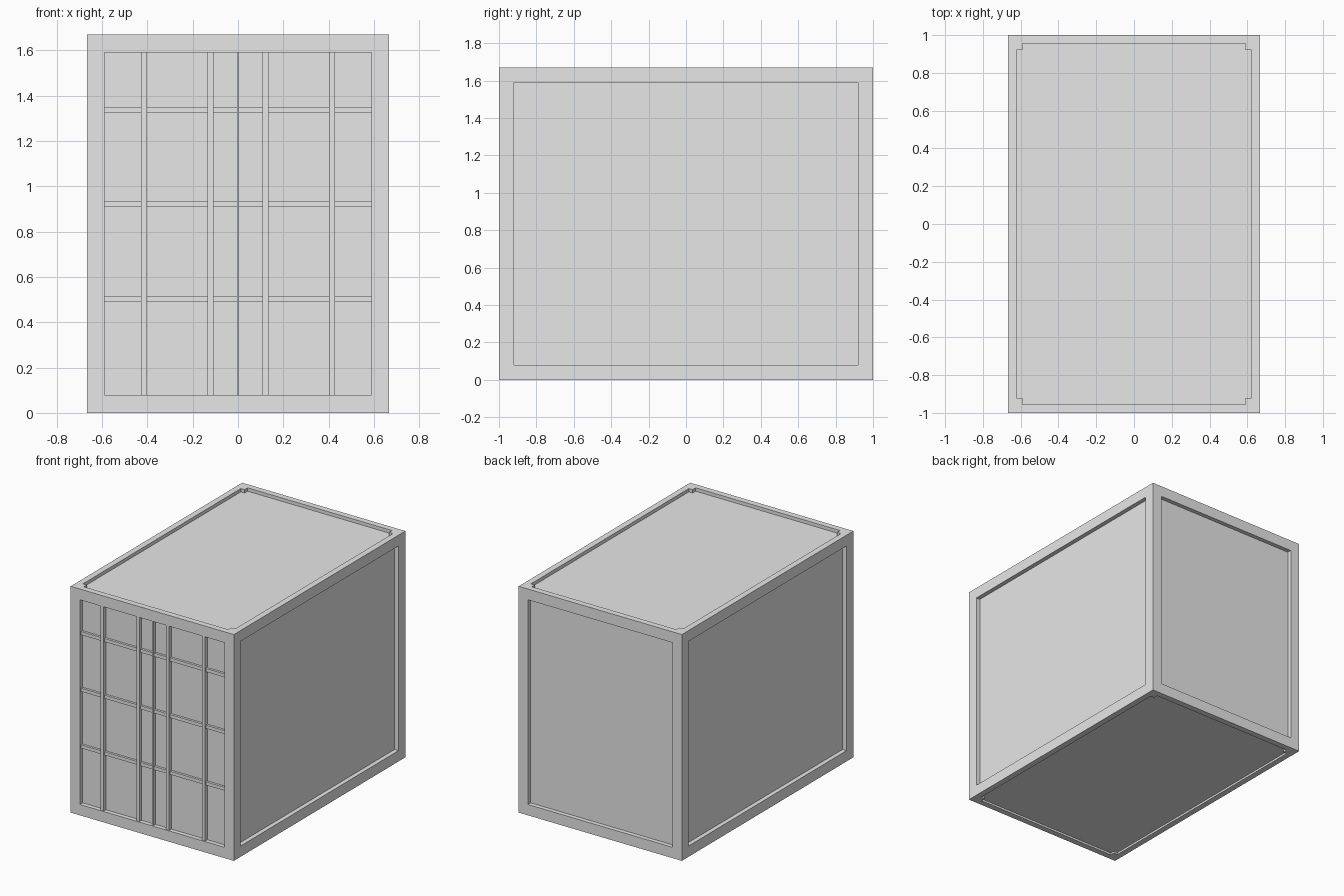
import bpy, bmesh
from mathutils import Vector

default = bpy.data.objects.get("Cube")
if default:
    bpy.data.objects.remove(default, do_unlink=True)

grey = bpy.data.materials.new("plain grey")
grey.use_nodes = True
grey.diffuse_color = (0.8, 0.8, 0.8, 1)
grey.node_tree.nodes["Principled BSDF"].inputs["Base Color"].default_value = grey.diffuse_color

W, L, H = 0.666, 1.0, 1.67        # half width, half length, height
POST_X, POST_Y, RAIL = 0.076, 0.08, 0.08
LIP = 0.045                       # thickness of the roof and floor rails
DEPTH, ROOF, FLOOR = 0.032, 0.025, 0.015


def add_object(name, bm):
    bmesh.ops.recalc_face_normals(bm, faces=bm.faces)
    mesh = bpy.data.meshes.new(name)
    bm.to_mesh(mesh)
    bm.free()
    mesh.materials.append(grey)
    obj = bpy.data.objects.new(name, mesh)
    bpy.context.collection.objects.link(obj)
    return obj


def box(name, low, high):
    low, high = Vector(low), Vector(high)
    bm = bmesh.new()
    bmesh.ops.create_cube(bm, size=1)
    for v in bm.verts:
        v.co = (low + high) / 2 + v.co * (high - low)
    return add_object(name, bm)


def notched_slab(name, z0, z1):
    """Rectangle with stepped corners that go around the posts."""
    x0, x1, y0, y1 = W - POST_X, W - LIP, L - POST_Y, L - LIP
    corner = [(x1, y0), (x0, y0), (x0, y1)]
    outline = []
    for sx, sy in ((1, 1), (-1, 1), (-1, -1), (1, -1)):
        points = corner if sx * sy > 0 else corner[::-1]
        outline += [(sx * x, sy * y) for x, y in points]
    bm = bmesh.new()
    face = bm.faces.new([bm.verts.new((x, y, z0)) for x, y in outline])
    extruded = bmesh.ops.extrude_face_region(bm, geom=[face])["geom"]
    top = [g for g in extruded if isinstance(g, bmesh.types.BMVert)]
    bmesh.ops.translate(bm, verts=top, vec=(0, 0, z1 - z0))
    return add_object(name, bm)


# Container body: a solid block with a recessed panel on every side
body = box("container_body", (-W, -L, 0), (W, L, H))
cutters = [notched_slab("roof_cutter", H - ROOF, H + 0.1),
           notched_slab("floor_cutter", -0.1, FLOOR)]
ix, iy = W - POST_X, L - POST_Y
for s in (-1, 1):
    xs = sorted((s * (W - DEPTH), s * (W + 0.1)))
    ys = sorted((s * (L - DEPTH), s * (L + 0.1)))
    cutters.append(box("side_cutter", (xs[0], -iy, RAIL), (xs[1], iy, H - RAIL)))
    cutters.append(box("end_cutter", (-ix, ys[0], RAIL), (ix, ys[1], H - RAIL)))
for cutter in cutters:
    cutter.hide_render = True
    mod = body.modifiers.new(cutter.name, 'BOOLEAN')
    mod.operation = 'DIFFERENCE'
    mod.solver = 'EXACT'
    mod.object = cutter

# Bake the recesses and drop the cutters
bpy.context.view_layer.update()
graph = bpy.context.evaluated_depsgraph_get()
baked = bpy.data.meshes.new_from_object(body.evaluated_get(graph))
body.modifiers.clear()
body.data = baked
for cutter in cutters:
    bpy.data.objects.remove(cutter, do_unlink=True)

# Door locking bars and the narrow strip between the two doors
panel = -L + DEPTH
back = panel + 0.005
for i, (x, half) in enumerate(((-0.414, 0.013), (-0.121, 0.013), (0, 0.005),
                               (0.121, 0.013), (0.414, 0.013))):
    name = "door_centre_strip" if i == 2 else "door_locking_bar"
    box(name, (x - half, panel - 0.025, RAIL), (x + half, back, H - RAIL))

# Horizontal door ribs, set behind the locking bars
for z in (0.502, 0.92, 1.338):
    box("door_rib", (-ix, panel - 0.017, z - 0.0125), (ix, back, z + 0.0125))
